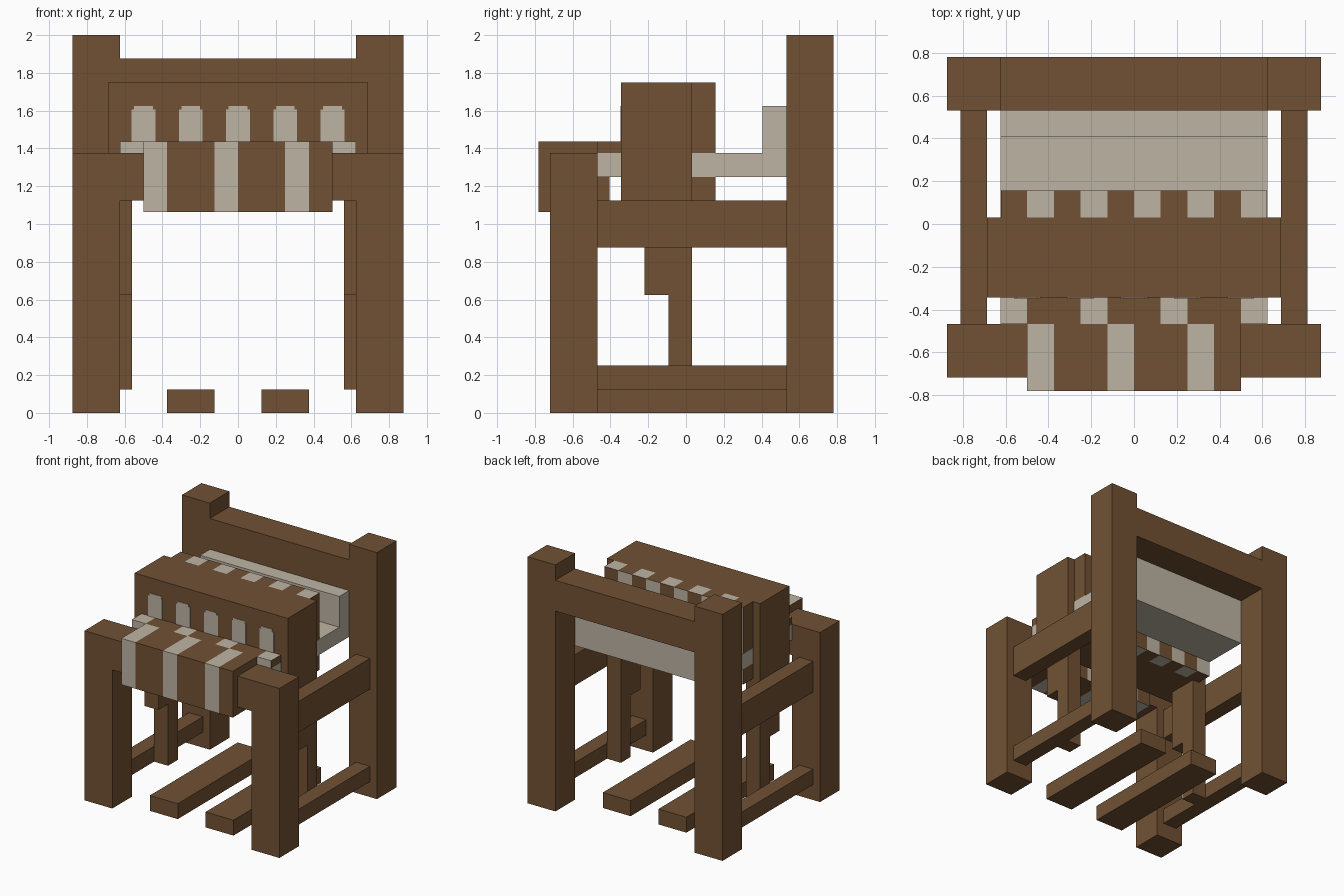
import bpy
import bmesh
from mathutils import Vector

U = 1 / 16        # grid unit of the model
MID = 12.5        # half depth in grid units

old = bpy.data.objects.get("Cube")
if old:
    bpy.data.objects.remove(old)


def material(name, rgb):
    mat = bpy.data.materials.new(name)
    mat.use_nodes = True
    mat.diffuse_color = (*rgb, 1)
    mat.node_tree.nodes["Principled BSDF"].inputs["Base Color"].default_value = (*rgb, 1)
    return mat


wood = material("brown wood", (0.165, 0.083, 0.034))
thread = material("cream thread", (0.509, 0.456, 0.371))


def box(name, x, y, z, mat=wood, stripes=None):
    """Box from grid ranges; y counts from the front. stripes = (start, period)."""
    bm = bmesh.new()
    bmesh.ops.create_cube(bm, size=1)
    for v in bm.verts:
        v.co = Vector([(r[0] if c < 0 else r[1]) for c, r in zip(v.co, (x, y, z))])
    if stripes:
        start, period = stripes
        for cut in range(round(x[0]) + 2, round(x[1]), 2):
            bmesh.ops.bisect_plane(bm, geom=bm.verts[:] + bm.edges[:] + bm.faces[:],
                                   plane_co=(cut, 0, 0), plane_no=(1, 0, 0))
        bm.normal_update()
        for f in bm.faces:
            across = f.calc_center_median().x
            if f.normal.y > 0.5:          # the pattern runs round, so it flips at the back
                across = -across
            if abs(f.normal.x) < 0.5 and (across - start) % period < 2:
                f.material_index = 1
    for v in bm.verts:
        v.co = (v.co.x * U, (v.co.y - MID) * U, v.co.z * U)
    mesh = bpy.data.meshes.new(name)
    bm.to_mesh(mesh)
    bm.free()
    mesh.materials.append(mat)
    if stripes:
        mesh.materials.append(thread)
    obj = bpy.data.objects.new(name, mesh)
    bpy.context.collection.objects.link(obj)
    return obj


def pair(name, x, y, z):
    box("left_" + name, x, y, z)
    box("right_" + name, (-x[1], -x[0]), y, z)


# Frame
pair("front_post", (10, 14), (1, 5), (0, 22))
pair("back_post", (10, 14), (21, 25), (0, 32))
pair("upper_rail", (11, 13), (5, 21), (14, 18))
pair("lower_rail", (11, 13), (5, 21), (2, 4))
box("front_beam", (-10, 10), (1, 5), (18, 22))
box("back_beam", (-10, 10), (21, 25), (26, 30))

# Inner arms and pedals
pair("arm_upper", (9, 11), (9, 13), (10, 18))
pair("arm_lower", (9, 11), (11, 13), (2, 10))
pair("pedal", (2, 6), (3, 21), (0, 2))

# Heddle box with the striped comb behind it
box("heddle_box", (-11, 11), (7, 13), (18, 28))
box("comb", (-9.97, 9.97), (13, 15), (18, 28), stripes=(-8, 4))
for i in range(-2, 3):
    c = i * 4
    box("heddle_slot", (c - 1, c + 1), (6.94, 7), (23, 25.7), thread)
    box("heddle_slot_top", (c - 0.8, c + 0.8), (6.94, 7), (25.7, 26), thread)

# Threads
box("front_warp", (-10, 10), (5, 7), (20, 22), thread)
box("back_warp", (-10, 10), (13, 21), (20, 22), thread)
box("back_warp_rise", (-10, 10), (19, 21), (22, 26), thread)

# Striped cloth wrapped around the front beam
box("cloth_roll", (-8, 8), (0, 5), (17, 23), stripes=(-8, 6))
box("cloth_roll_back", (-8, 8), (5, 6), (17, 22), stripes=(-8, 6))
box("cloth_edge", (-10, 10), (5, 7), (22, 23), stripes=(-10, 6))
